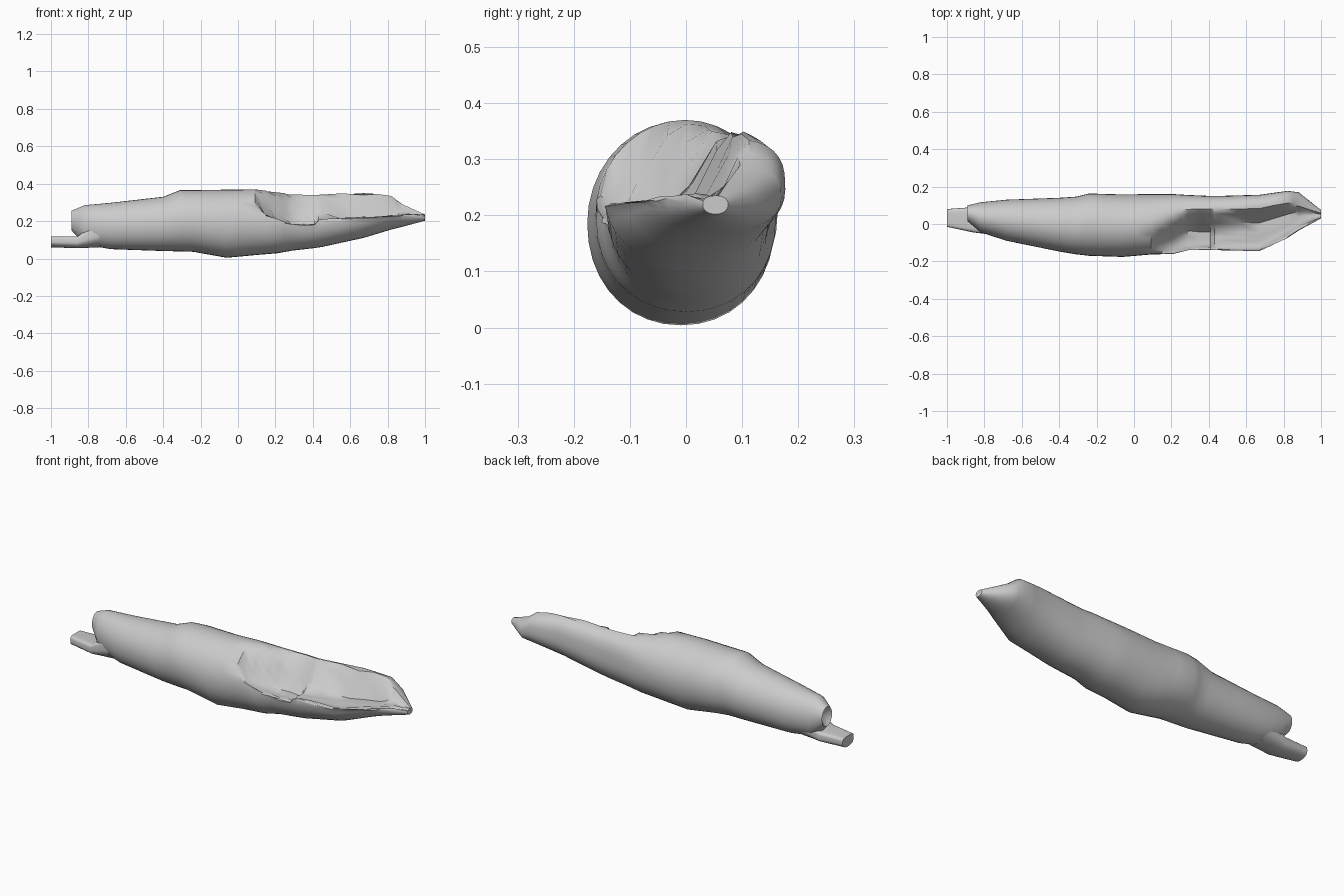
import bpy, bmesh, math, random

if "Cube" in bpy.data.objects:
    bpy.data.objects.remove(bpy.data.objects["Cube"])
random.seed(4)
N = 36


def loft(name, rings, dent=0.0):
    """Skin closed rings; the first end cap is pushed in by dent."""
    bm = bmesh.new()
    vs = [[bm.verts.new(p) for p in r] for r in rings]
    for a, b in zip(vs, vs[1:]):
        for i in range(N):
            j = (i + 1) % N
            bm.faces.new((a[i], a[j], b[j], b[i]))
    for ring, d in ((vs[0], dent), (vs[-1], 0)):
        c = [sum(v.co[k] for v in ring) / N for k in range(3)]
        hub = bm.verts.new((c[0] + d, c[1], c[2]))
        for i in range(N):
            bm.faces.new((ring[i], ring[(i + 1) % N], hub))
    bmesh.ops.recalc_face_normals(bm, faces=bm.faces)
    me = bpy.data.meshes.new(name)
    bm.to_mesh(me)
    bm.free()
    ob = bpy.data.objects.new(name, me)
    bpy.context.collection.objects.link(ob)
    bpy.ops.object.select_all(action='DESELECT')
    ob.select_set(True)
    bpy.context.view_layer.objects.active = ob
    bpy.ops.object.shade_smooth_by_angle(angle=math.radians(40))


def ramp(x, a, b, lo, hi):
    """Blend from lo to hi while x runs from a to b."""
    t = min(1, max(0, (x - a) / (b - a)))
    return lo + (hi - lo) * t


def section(x, y0, y1, z0, z1, power=2.0, cut=None):
    """Rounded log section; cut = (floor height, wall foot y, wall slope)."""
    cy, cz = (y0 + y1) / 2, (z0 + z1) / 2
    ry, rz = (y1 - y0) / 2, (z1 - z0) / 2
    pts = []
    for i in range(N):
        a = 2 * math.pi * i / N
        c, s = math.cos(a), math.sin(a)
        e = 2 / (power if s > 0 else 2.1)
        y = cy + ry * math.copysign(abs(c) ** e, c)
        z = cz + rz * math.copysign(abs(s) ** e, s)
        if cut:
            lim = cut[0] + max(0, y - cut[1]) * cut[2]
            if z > lim:
                z = lim + random.uniform(-.005, .005)
        pts.append((x, y, z))
    return pts


def trunk_section(x, *box):
    """Section whose upper front rots away into a shelf and wall past x = 0.1."""
    power = ramp(x, .1, .35, 2, 3.2) - ramp(x, .75, 1, 0, .8)
    if x < .1:
        return section(x, *box)
    floor = ramp(x, .1, .28, .25, .18) if x < .42 else ramp(x, .42, .95, .205, .235)
    wall = ramp(x, .1, .3, -.13, -.03) + ramp(x, .4, .85, 0, .09)
    return section(x, *box, power, (floor, wall, ramp(x, .4, .75, 1.6, 2.2)))


# Log trunk: x, then y and z extents, from broken left end to right tip
stations = [
    (-.89, .015, .1, .15, .255), (-.82, -.045, .116, .075, .285),
    (-.68, -.09, .13, .05, .298), (-.4, -.147, .14, .04, .33),
    (-.31, -.162, .146, .038, .366), (-.24, -.17, .163, .036, .366),
    (-.06, -.176, .158, .004, .368), (.09, -.163, .16, .018, .37),
    (.21, -.16, .16, .028, .355), (.29, -.14, .155, .042, .348),
    (.41, -.138, .15, .056, .345), (.45, -.14, .15, .062, .347),
    (.67, -.145, .156, .11, .36), (.82, -.075, .177, .155, .338),
    (.88, -.035, .17, .17, .29), (1, .03, .075, .202, .235),
]
rings = []
for a, b in zip(stations, stations[1:]):
    mid = [(p + q) / 2 for p, q in zip(a, b)]
    rings += [trunk_section(*a), trunk_section(*mid)]
rings.append(trunk_section(*stations[-1]))
loft("log_trunk", rings, dent=.05)

# Splinter tongue: thin plank left below the broken end
loft("splinter_tongue", [
    section(-1, -.015, .08, .06, .118, 5),
    section(-.86, -.045, .09, .055, .118, 5),
    section(-.74, -.06, .105, .06, .2, 5)])
